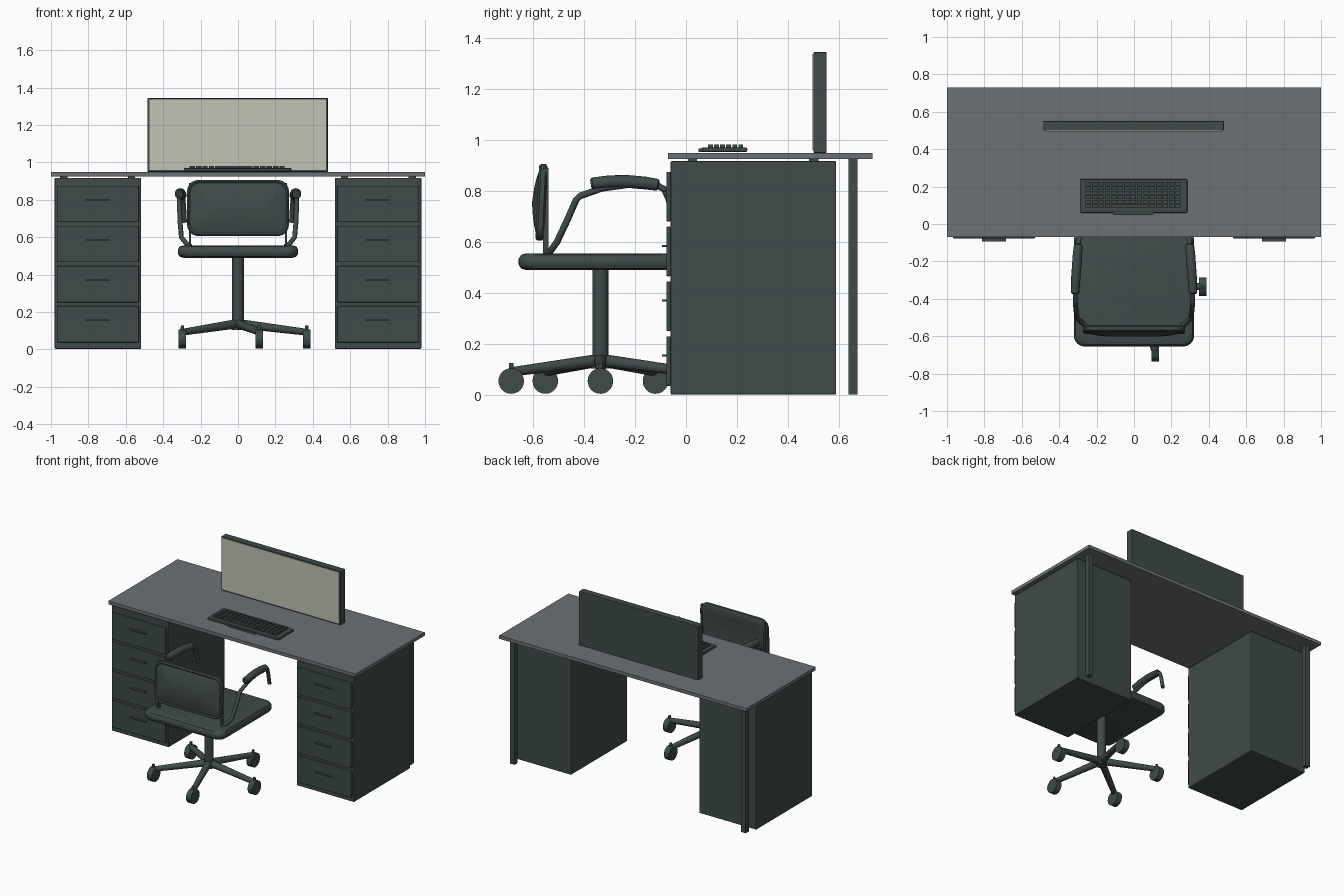
import bpy, bmesh, math
from mathutils import Vector, Matrix

cube = bpy.data.objects.get("Cube")
if cube:
    bpy.data.objects.remove(cube, do_unlink=True)


def material(name, color):
    m = bpy.data.materials.new(name)
    m.use_nodes = True
    m.diffuse_color = (*color, 1)
    m.node_tree.nodes["Principled BSDF"].inputs["Base Color"].default_value = (*color, 1)
    return m


DARK = material("dark slate green", (0.05, 0.07, 0.067))
GREY = material("desktop grey", (0.155, 0.167, 0.174))
SCREEN = material("screen beige", (0.54, 0.54, 0.46))


def finish(name, bm, mat, smooth=False):
    bmesh.ops.recalc_face_normals(bm, faces=bm.faces)
    me = bpy.data.meshes.new(name)
    bm.to_mesh(me)
    bm.free()
    me.materials.append(mat)
    ob = bpy.data.objects.new(name, me)
    bpy.context.collection.objects.link(ob)
    if smooth:
        bpy.ops.object.select_all(action='DESELECT')
        ob.select_set(True)
        bpy.context.view_layer.objects.active = ob
        bpy.ops.object.shade_smooth_by_angle(angle=math.radians(40))
    return ob


def add_box(bm, lo, hi):
    lo, hi = Vector(lo), Vector(hi)
    mat = Matrix.Translation((lo + hi) / 2) @ Matrix.Diagonal((*(hi - lo), 1))
    bmesh.ops.create_cube(bm, size=1, matrix=mat)


def box(name, lo, hi, mat=DARK, bevel=0):
    bm = bmesh.new()
    add_box(bm, lo, hi)
    if bevel:
        bmesh.ops.bevel(bm, geom=bm.edges[:], offset=bevel, segments=2,
                        profile=0.5, affect='EDGES')
    return finish(name, bm, mat)


def rod(name, a, b, r1, r2, sides=20):
    a, b = Vector(a), Vector(b)
    d = b - a
    bm = bmesh.new()
    bmesh.ops.create_cone(bm, cap_ends=True, segments=sides, radius1=r1, radius2=r2,
                          depth=d.length, matrix=Matrix.Translation((a + b) / 2)
                          @ d.to_track_quat('Z', 'Y').to_matrix().to_4x4())
    return finish(name, bm, DARK, True)


def sweep(name, points, radii, sides=12):
    # Round tube through the points, one radius for each
    pts = [Vector(p) for p in points]
    bm = bmesh.new()
    rings = []
    for i, p in enumerate(pts):
        t = (pts[min(i + 1, len(pts) - 1)] - pts[max(i - 1, 0)]).normalized()
        u = t.cross(Vector((1, 0, 0))).normalized()
        v = t.cross(u)
        angles = [2 * math.pi * k / sides for k in range(sides)]
        rings.append([bm.verts.new(p + radii[i] * (math.cos(a) * u + math.sin(a) * v))
                      for a in angles])
    skin(bm, rings)
    return finish(name, bm, DARK, True)


def skin(bm, rings):
    n = len(rings[0])
    for a, b in zip(rings, rings[1:]):
        for k in range(n):
            bm.faces.new((a[k], a[(k + 1) % n], b[(k + 1) % n], b[k]))
    bm.faces.new(rings[0])
    bm.faces.new(rings[-1])


def cushion(name, half_w, half_h, radius, layers, place):
    # Rounded rectangles stacked as (inset, level), positioned by place(u, v, level)
    bm = bmesh.new()
    rings = []
    for inset, level in layers:
        w, h = half_w - inset, half_h - inset
        r = min(max(radius - inset * 0.4, 0.008), h, w)
        ring = []
        for q in range(4):
            cx = (w - r) * (1 if q in (0, 3) else -1)
            cy = (h - r) * (1 if q < 2 else -1)
            for k in range(7):
                a = math.pi / 2 * (q + k / 6)
                ring.append(bm.verts.new(place(cx + r * math.cos(a), cy + r * math.sin(a), level)))
        rings.append(ring)
    skin(bm, rings)
    return finish(name, bm, DARK, True)


# Desk
box("desktop", (-1, -0.07, 0.925), (1, 0.73, 0.949), GREY)
for side, s in (("right", -1), ("left", 1)):
    c = s * 0.749
    box(side + "_cabinet", (c - 0.231, -0.06, 0.003), (c + 0.231, 0.588, 0.917), bevel=0.005)
    box(side + "_desk_leg", (s * 0.935 - 0.018, 0.636, 0.003), (s * 0.935 + 0.018, 0.672, 0.925))
    for px in (-0.18, 0.18):
        for py in (0.025, 0.5):
            box(side + "_spacer", (c + px - 0.018, py - 0.018, 0.915), (c + px + 0.018, py + 0.018, 0.926))
    for i in range(4):
        z = 0.134 + i * 0.2145
        box(f"{side}_drawer_{i + 1}", (c - 0.219, -0.077, z - 0.097),
            (c + 0.219, -0.059, z + 0.097), bevel=0.005)
        box(f"{side}_handle_{i + 1}", (c - 0.064, -0.094, z + 0.018), (c + 0.064, -0.076, z + 0.026))

# Monitor
box("monitor_body", (-0.484, 0.499, 0.949), (0.48, 0.55, 1.343), bevel=0.003)
box("monitor_screen", (-0.474, 0.495, 0.96), (0.47, 0.5, 1.335), SCREEN)

# Keyboard
box("keyboard_body", (-0.29, 0.06, 0.952), (0.285, 0.24, 0.97), bevel=0.006)
box("keyboard_lip", (-0.112, 0.049, 0.953), (0.105, 0.064, 0.966))
bm = bmesh.new()
cols, rows, x0, y0, px, py = 15, 6, -0.259, 0.086, 0.0343, 0.0238
for r in range(rows):
    for c in range(cols):
        if r == 0 and 4 <= c <= 9:
            continue
        x, y = x0 + c * px, y0 + r * py
        add_box(bm, (x, y, 0.969), (x + px - 0.006, y + py - 0.005, 0.981))
add_box(bm, (x0 + 4 * px, y0, 0.969), (x0 + 10 * px - 0.006, y0 + py - 0.005, 0.981))
finish("keyboard_keys", bm, DARK)

# Chair seat, backrest and supports
CY = -0.335
cushion("chair_seat", 0.322, 0.313, 0.06,
        [(0.03, 0.49), (0.01, 0.496), (0, 0.512), (0, 0.534), (0.01, 0.55), (0.03, 0.556)],
        lambda u, v, t: (u, v - 0.342, t))
cushion("chair_backrest", 0.272, 0.15, 0.06,
        [(0.14, -0.556), (0.06, -0.553), (0.012, -0.548), (0, -0.556), (0, -0.574),
         (0.008, -0.582), (0.016, -0.577), (0.05, -0.588), (0.09, -0.596), (0.142, -0.602)],
        lambda u, v, t: (u, t + 0.05 * v, v + 0.756))
rod("chair_column", (0, CY, 0.12), (0, CY, 0.495), 0.031, 0.031, 24)
rod("chair_hub", (0, CY, 0.105), (0, CY, 0.155), 0.036, 0.036, 24)

# Armrests with tubes on both sides
for side, s in (("right", -1), ("left", 1)):
    box(side + "_back_post", (s * 0.256 - 0.006, -0.56, 0.54), (s * 0.256 + 0.006, -0.539, 0.89))
    tube = [(0.255, -0.545, 0.55), (0.275, -0.53, 0.565), (0.303, -0.505, 0.6),
            (0.31, -0.465, 0.685), (0.313, -0.43, 0.765), (0.314, -0.415, 0.78), (0.314, -0.33, 0.81),
            (0.307, -0.2, 0.828), (0.298, -0.11, 0.82), (0.295, -0.085, 0.807),
            (0.291, -0.068, 0.77), (0.286, -0.045, 0.68)]
    sweep(side + "_arm_tube", [(s * x, y, z) for x, y, z in tube], [0.013] * len(tube))
    pad = [(0.315, -0.373, 0.828), (0.315, -0.367, 0.829), (0.312, -0.3, 0.836),
           (0.307, -0.23, 0.837), (0.302, -0.16, 0.831), (0.298, -0.112, 0.824), (0.298, -0.106, 0.823)]
    sweep(side + "_arm_pad", [(s * x, y, z) for x, y, z in pad],
          [0.016, 0.023, 0.025, 0.025, 0.025, 0.023, 0.016], 16)

# Five-spoke base with casters
for i in range(5):
    a = math.radians(72 * i)
    x, y = 0.367 * math.cos(a), CY + 0.367 * math.sin(a)
    rod(f"base_spoke_{i + 1}", (0, CY, 0.138), (x, y, 0.092), 0.025, 0.018)
    rod(f"caster_pin_{i + 1}", (x, y, 0.06), (x, y, 0.127), 0.011, 0.009, 12)
    rod(f"caster_wheel_{i + 1}", (x - 0.02, y, 0.056), (x + 0.02, y, 0.056), 0.05, 0.05, 28)
